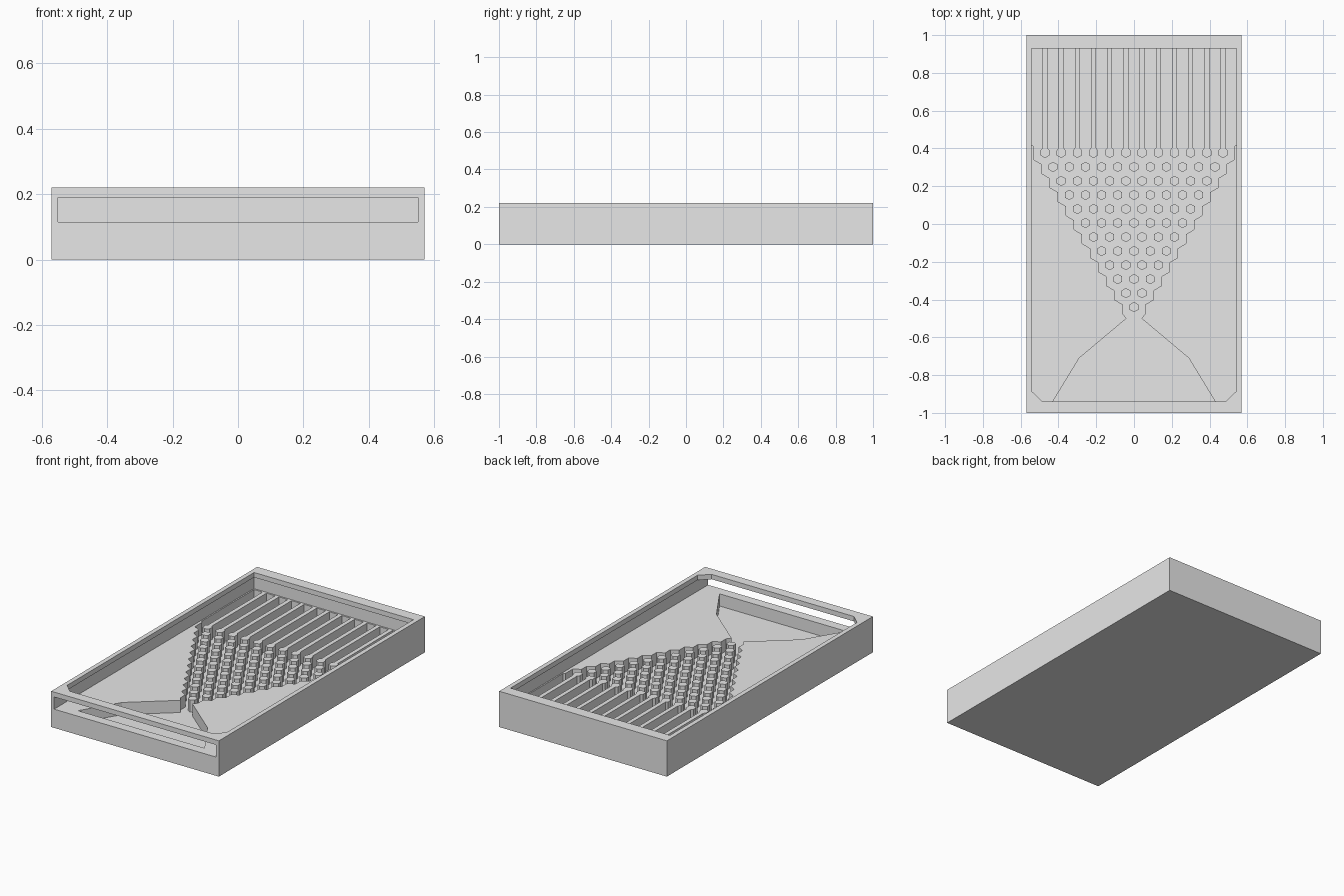
import bpy, bmesh, math

cube = bpy.data.objects.get("Cube")
if cube:
    bpy.data.objects.remove(cube, do_unlink=True)

WIDTH, HEIGHT = 0.57, 0.22           # half width, full height
FLOOR, DECK, LIP = 0.04, 0.115, 0.19  # cavity floor, upper deck, lid groove roof
INNER, BACK, FRONT = 0.542, 0.93, -0.94
ROWS, STEP = 12, 0.0857
ROW_STEP = STEP * math.sqrt(3) / 2
FIRST_Y = -0.44

grey = bpy.data.materials.new("plain grey")
grey.use_nodes = True
grey.diffuse_color = (0.8, 0.8, 0.8, 1)
grey.node_tree.nodes["Principled BSDF"].inputs["Base Color"].default_value = (0.8, 0.8, 0.8, 1)


def prisms(name, outlines, z0, z1):
    """Extrude flat outlines from z0 to z1 into one object."""
    bm = bmesh.new()
    for outline in outlines:
        low = [bm.verts.new((x, y, z0)) for x, y in outline]
        high = [bm.verts.new((x, y, z1)) for x, y in outline]
        bm.faces.new(low)
        bm.faces.new(high)
        for i in range(len(low)):
            j = (i + 1) % len(low)
            bm.faces.new((low[i], low[j], high[j], high[i]))
    bmesh.ops.recalc_face_normals(bm, faces=bm.faces)
    mesh = bpy.data.meshes.new(name)
    bm.to_mesh(mesh)
    bm.free()
    mesh.materials.append(grey)
    obj = bpy.data.objects.new(name, mesh)
    bpy.context.collection.objects.link(obj)
    return obj


def mirrored(half):
    """Close a right-hand outline with its mirror image."""
    return half + [(-x, y) for x, y in reversed(half)]


def cut(target, half, z0, z1):
    cutter = prisms("cutter", [mirrored(half)], z0, z1)
    cutter.hide_render = True
    mod = target.modifiers.new("cut", "BOOLEAN")
    mod.operation, mod.solver, mod.object = "DIFFERENCE", "EXACT", cutter
    bpy.context.view_layer.objects.active = target
    bpy.ops.object.modifier_apply(modifier=mod.name)
    bpy.data.objects.remove(cutter, do_unlink=True)


# Tray block
tray = prisms("tray", [mirrored([(WIDTH, -1), (WIDTH, 1)])], 0, HEIGHT)

# Cavity: hopper, scalloped triangle, bins
side, shoulder = 0.06, 0.035
cavity = [(0.43, FRONT), (0.29, -0.71), (0.04, -0.5)]
for i in range(ROWS):
    x, y = i * STEP / 2 + side, FIRST_Y + i * ROW_STEP
    cavity += [(x, y - shoulder), (x, y + (0.014 if i < ROWS - 1 else shoulder))]
cavity += [(INNER, 0.42), (INNER, BACK)]
cut(tray, cavity, FLOOR, 0.15)

# Sliding lid groove, open at the front
cut(tray, [(0.55, -1.1), (0.55, 0.94)], DECK, LIP)

# Top opening with chamfered front corners
cut(tray, [(0.485, FRONT), (INNER, -0.885), (INNER, BACK)], 0.17, 0.3)

# Hexagonal pegs in a triangle
R = 0.027
pegs = []
for i in range(ROWS - 1):
    for k in range(i + 1):
        cx, cy = (k - i / 2) * STEP, FIRST_Y + i * ROW_STEP
        pegs.append([(cx + R * math.sin(a * math.pi / 3), cy + R * math.cos(a * math.pi / 3))
                     for a in range(6)])
prisms("pegs", pegs, FLOOR - 0.01, DECK)

# Bin dividers, each with a peg-shaped nose
top_y = FIRST_Y + (ROWS - 1) * ROW_STEP
nose = [(0.0235, -0.0135), (0.0235, 0.0135), (0.013, 0.027), (0.013, BACK - top_y + 0.005)]
shape = [(0, -R)] + mirrored(nose)
dividers = []
for k in range(ROWS):
    cx = (k - (ROWS - 1) / 2) * STEP
    dividers.append([(cx + x, top_y + y) for x, y in shape])
prisms("bin_dividers", dividers, FLOOR - 0.01, DECK)
